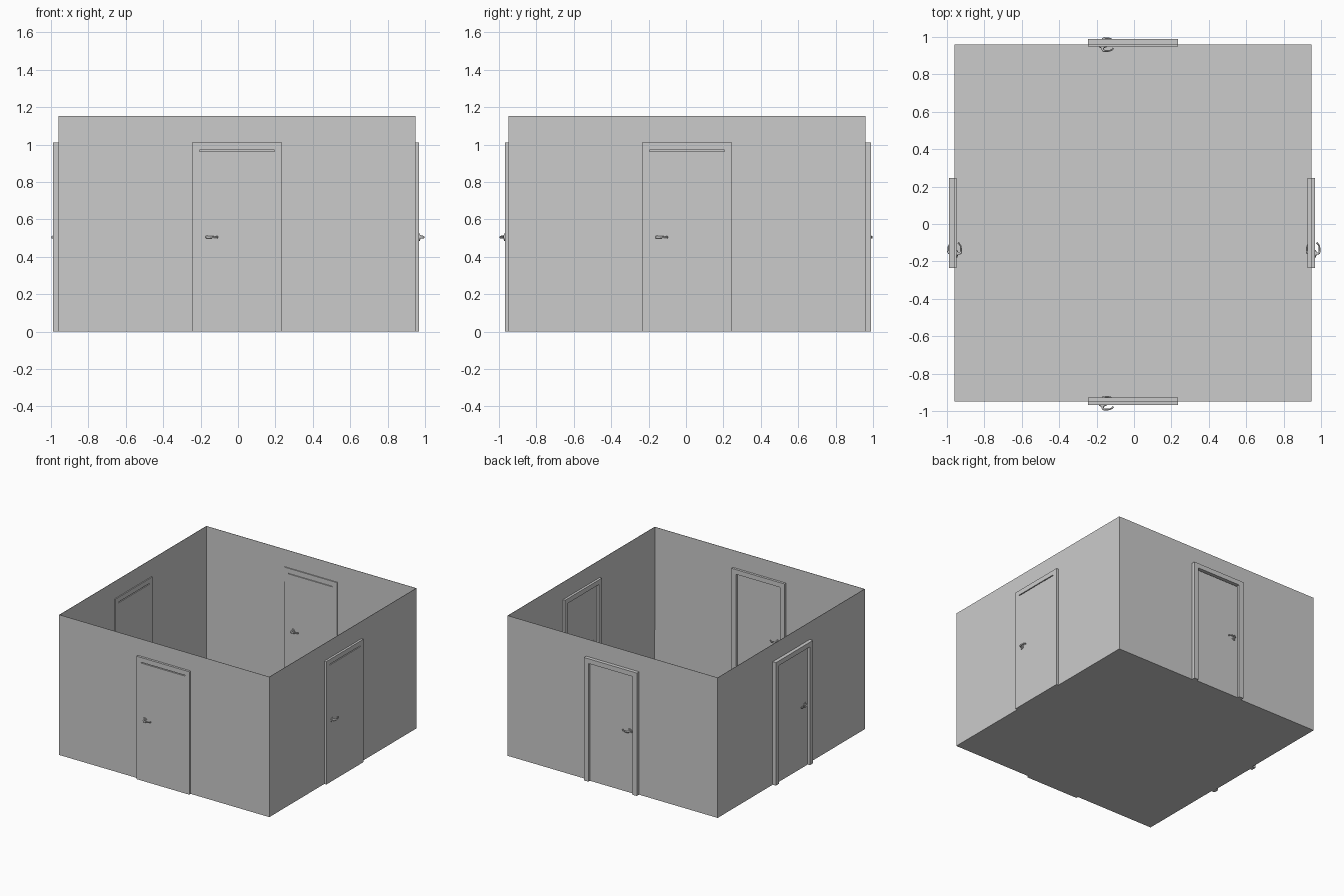
import bpy, bmesh
from math import cos, sin, pi, radians
from mathutils import Vector, Matrix

if "Cube" in bpy.data.objects:
    bpy.data.objects.remove(bpy.data.objects["Cube"])

CX, CY = -0.005, 0.005        # centre of the room
HALF, HEIGHT = 0.955, 1.152   # room half width and wall height


def add_box(bm, x0, x1, y0, y1, z0, z1):
    m = Matrix.Translation(((x0 + x1) / 2, (y0 + y1) / 2, (z0 + z1) / 2)) \
        @ Matrix.Diagonal((x1 - x0, y1 - y0, z1 - z0, 1))
    return bmesh.ops.create_cube(bm, size=1, matrix=m)["verts"]


def make_object(name, bm):
    bmesh.ops.recalc_face_normals(bm, faces=bm.faces)
    mesh = bpy.data.meshes.new(name)
    bm.to_mesh(mesh)
    bm.free()
    ob = bpy.data.objects.new(name, mesh)
    bpy.context.collection.objects.link(ob)
    return ob


def smooth(ob):
    bpy.ops.object.select_all(action='DESELECT')
    ob.select_set(True)
    bpy.context.view_layer.objects.active = ob
    bpy.ops.object.shade_smooth_by_angle(angle=radians(40))


# Room: floor and four thin walls, open at the top
bm = bmesh.new()
add_box(bm, CX - HALF, CX + HALF, CY - HALF, CY + HALF, 0, HEIGHT)
bm.normal_update()
bmesh.ops.delete(bm, geom=[f for f in bm.faces if f.normal.z > 0.5], context='FACES_ONLY')
mesh = bpy.data.meshes.new("room_walls")
bm.to_mesh(mesh)
bm.free()
room = bpy.data.objects.new("room_walls", mesh)
bpy.context.collection.objects.link(room)
wall = room.modifiers.new("thickness", 'SOLIDIFY')
wall.thickness = 0.004
wall.offset = -1

# Door with frame: block cut by a recess behind and a slot above the leaf
bm = bmesh.new()
add_box(bm, -0.24, 0.24, -0.02, 0.02, 0, 1.01)
door = make_object("door", bm)
cutters = []
for name, y0, y1, z0, z1 in (("recess_cutter", 0.0, 0.05, -0.1, 0.971),
                             ("slot_cutter", -0.05, 0.05, 0.964, 0.971)):
    bm = bmesh.new()
    add_box(bm, -0.2, 0.2, y0, y1, z0, z1)
    c = make_object(name, bm)
    c.hide_render = True
    mod = door.modifiers.new(name, 'BOOLEAN')
    mod.operation, mod.solver, mod.object = 'DIFFERENCE', 'EXACT', c
    cutters.append(c)
dg = bpy.context.evaluated_depsgraph_get()
cut_mesh = bpy.data.meshes.new_from_object(door.evaluated_get(dg))
door.modifiers.clear()
door.data = cut_mesh
for c in cutters:
    bpy.data.objects.remove(c)

# Lever handle: round rose plus a curved, tapering lever swept along a path
bm = bmesh.new()
for r, d0, d1 in ((0.020, 0.008, 0.014), (0.013, 0.013, 0.018)):
    m = Matrix.Translation((0, -(d0 + d1) / 2, 0)) @ Matrix.Rotation(pi / 2, 4, 'X')
    bmesh.ops.create_cone(bm, cap_ends=True, segments=24, radius1=r, radius2=r,
                          depth=d1 - d0, matrix=m)
path = [(0, -0.012, .008), (0, -0.024, .008), (0.003, -0.031, .008), (0.010, -0.034, .007),
        (0.025, -0.0345, .006), (0.040, -0.032, .005), (0.051, -0.026, .005), (0.058, -0.018, .006)]
pts = [Vector((x, y, 0)) for x, y, r in path]
SIDES = 12
rings = []
for i, p in enumerate(pts):
    t = (pts[min(i + 1, len(pts) - 1)] - pts[max(i - 1, 0)]).normalized()
    n = Vector((-t.y, t.x, 0))
    r = path[i][2]
    rings.append([bm.verts.new(p + n * (r * 0.8 * cos(2 * pi * k / SIDES))
                               + Vector((0, 0, r * sin(2 * pi * k / SIDES))))
                  for k in range(SIDES)])
for a, b in zip(rings, rings[1:]):
    for k in range(SIDES):
        j = (k + 1) % SIDES
        bm.faces.new((a[k], a[j], b[j], b[k]))
bm.faces.new(rings[0])
bm.faces.new(rings[-1])
handle = make_object("door_handle", bm)
smooth(handle)
mir = handle.modifiers.new("both_sides", 'MIRROR')
mir.use_axis = (False, True, False)
mir.use_clip = False

# Four doors: front and back face -y, left and right face +x
places = (("front", (CX, -0.948), 0), ("back", (CX, 0.969), 0),
          ("left", (-0.969, CY), pi / 2), ("right", (0.948, CY), pi / 2))
for side, (x, y), ang in places:
    place = Matrix.Translation((x, y, 0)) @ Matrix.Rotation(ang, 4, 'Z')
    for src, part, local in ((door, "door", (0, 0, 0)),
                             (handle, "door_handle", (-0.163, -0.01, 0.505))):
        ob = src.copy()
        ob.name = side + "_" + part
        ob.matrix_world = place @ Matrix.Translation(local)
        bpy.context.collection.objects.link(ob)
bpy.data.objects.remove(door)
bpy.data.objects.remove(handle)
